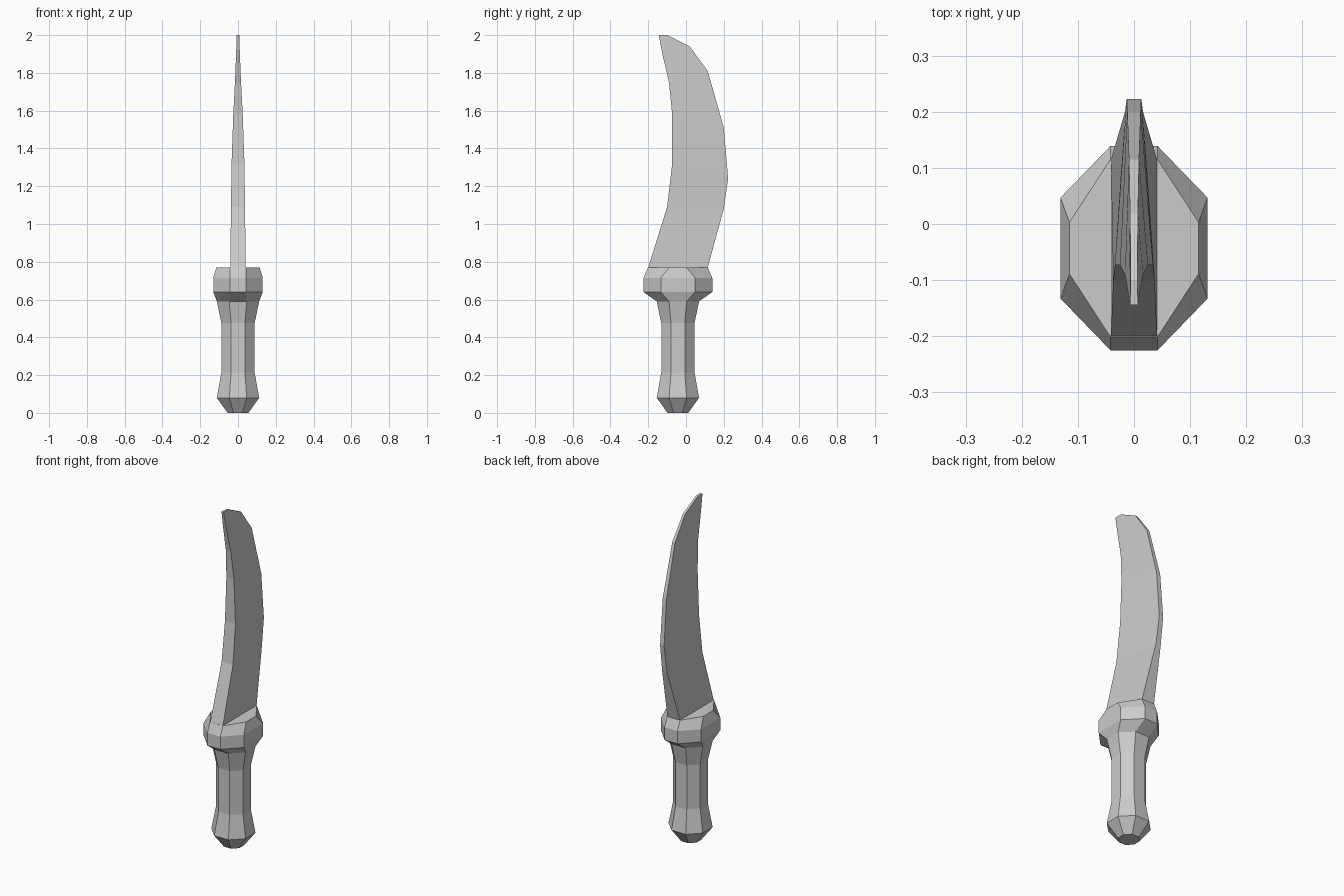
import bpy

if "Cube" in bpy.data.objects:
    bpy.data.objects.remove(bpy.data.objects["Cube"])

CY = -0.043  # centre line of the grip in y


def loft(name, rings, cap_start=True, cap_end=True):
    """Skin a stack of equal-length vertex rings with flat quads."""
    n = len(rings[0])
    verts = [v for ring in rings for v in ring]
    faces = [(r * n + i, r * n + (i + 1) % n,
              (r + 1) * n + (i + 1) % n, (r + 1) * n + i)
             for r in range(len(rings) - 1) for i in range(n)]
    if cap_start:
        faces.append(tuple(reversed(range(n))))
    if cap_end:
        faces.append(tuple(range(len(verts) - n, len(verts))))
    mesh = bpy.data.meshes.new(name)
    mesh.from_pydata(verts, [], faces)
    mesh.update()
    obj = bpy.data.objects.new(name, mesh)
    bpy.context.collection.objects.link(obj)
    return obj


def octagon(z, hx, hy, fx, fy):
    """Chamfered rectangle: half extents hx, hy and half flat lengths fx, fy."""
    pts = [(hx, -fy), (hx, fy), (fx, hy), (-fx, hy),
           (-hx, fy), (-hx, -fy), (-fx, -hy), (fx, -hy)]
    return [(x, CY + y, z) for x, y in pts]


def regular(z, r):
    return octagon(z, r, r, r * 0.414, r * 0.414)


# Grip with flared pommel
loft("handle", [regular(z, r) for z, r in
                [(0, 0.055), (0.08, 0.112), (0.215, 0.088),
                 (0.475, 0.088), (0.59, 0.112)]], cap_end=False)

# Guard collar
loft("guard", [regular(0.59, 0.112),
               octagon(0.64, 0.131, 0.182, 0.042, 0.09),
               octagon(0.715, 0.131, 0.182, 0.042, 0.09),
               octagon(0.77, 0.115, 0.158, 0.042, 0.046)], cap_start=False)

# Curved blade: (y, z, half thickness) along the front and back edges
front = [(-0.2, 0.77, 0.041), (-0.10, 1.09, 0.037), (-0.073, 1.32, 0.034),
         (-0.073, 1.58, 0.025), (-0.09, 1.75, 0.016), (-0.125, 1.90, 0.010),
         (-0.144, 2.0, 0.007)]
back = [(0.115, 0.77, 0.041), (0.20, 1.08, 0.016), (0.223, 1.24, 0.013),
        (0.20, 1.51, 0.012), (0.115, 1.81, 0.009), (0.02, 1.94, 0.007),
        (-0.10, 2.0, 0.006)]
loft("blade", [[(ft, fy, fz), (bt, by, bz), (-bt, by, bz), (-ft, fy, fz)]
               for (fy, fz, ft), (by, bz, bt) in zip(front, back)],
     cap_start=False)
